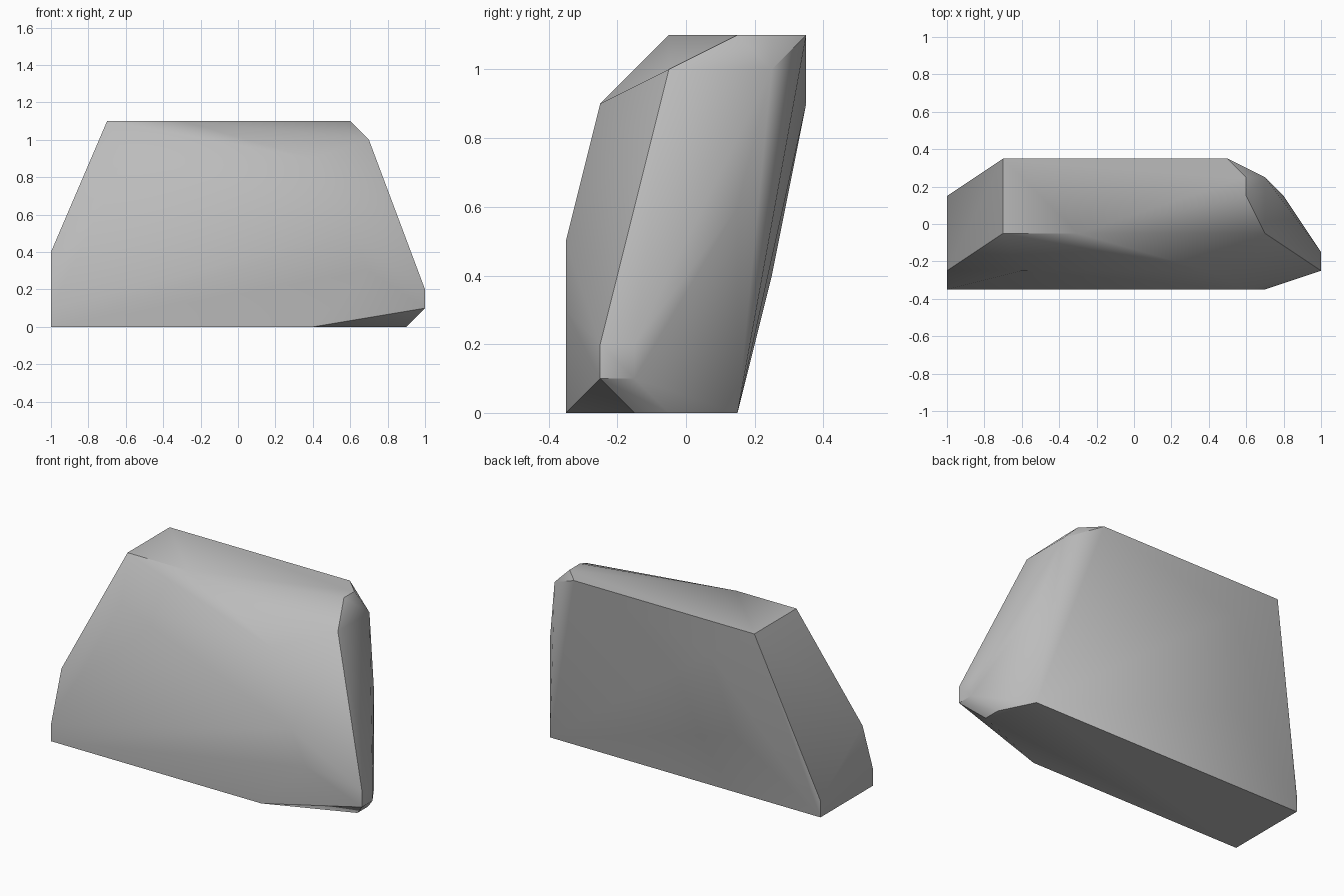
import bpy
import bmesh
import math

# Remove the default cube
cube = bpy.data.objects.get("Cube")
if cube:
    bpy.data.objects.remove(cube, do_unlink=True)


def make_material(name, colour):
    material = bpy.data.materials.new(name)
    material.use_nodes = True
    material.diffuse_color = colour
    material.node_tree.nodes["Principled BSDF"].inputs["Base Color"].default_value = colour
    return material


def build_hull(name, corner_groups, material):
    """Wrap a faceted convex skin around the corner points."""
    bm = bmesh.new()
    for corners in corner_groups.values():
        for point in corners:
            bm.verts.new(point)
    bmesh.ops.convex_hull(bm, input=bm.verts[:])
    loose = [v for v in bm.verts if not v.link_faces]
    bmesh.ops.delete(bm, geom=loose, context="VERTS")
    # Merge triangles that lie in one flat facet
    bmesh.ops.dissolve_limit(bm, angle_limit=math.radians(0.5),
                             verts=bm.verts[:], edges=bm.edges[:])
    bmesh.ops.recalc_face_normals(bm, faces=bm.faces[:])
    mesh = bpy.data.meshes.new(name)
    bm.to_mesh(mesh)
    bm.free()
    mesh.materials.append(material)
    obj = bpy.data.objects.new(name, mesh)
    bpy.context.collection.objects.link(obj)
    return obj


# Chiselled corners of the boulder, grouped by the side they shape
corners = {
    "base": [(-1, -.35, 0), (-1, .15, 0), (.8, .15, 0),
             (.9, -.05, 0), (.9, -.15, 0), (.4, -.35, 0)],
    "blunt_end": [(-1, -.35, .1), (-1, .15, .1), (-1, -.25, .4)],
    "pointed_end": [(1, -.25, .1), (1, -.15, .1), (1, -.25, .2),
                    (1, -.15, .2), (.8, .15, .6)],
    "front": [(.7, -.35, .3), (.6, -.35, .5),
              (-.6, -.25, .9), (.4, -.25, .9)],
    "back": [(-.5, .25, .4), (-.4, .35, .9)],
    "crown": [(.7, -.05, 1), (.7, .25, 1), (.6, .15, 1.1), (.6, .25, 1.1),
              (.5, .35, 1.1), (-.7, .35, 1.1), (-.7, -.05, 1.1), (-.3, -.05, 1.1)],
}

stone_grey = make_material("stone_grey", (.5, .5, .5, 1))
boulder = build_hull("boulder", corners, stone_grey)

# Soft shading over shallow facets, crisp along steep edges
bpy.ops.object.select_all(action="DESELECT")
boulder.select_set(True)
bpy.context.view_layer.objects.active = boulder
bpy.ops.object.shade_smooth_by_angle(angle=math.radians(40))
